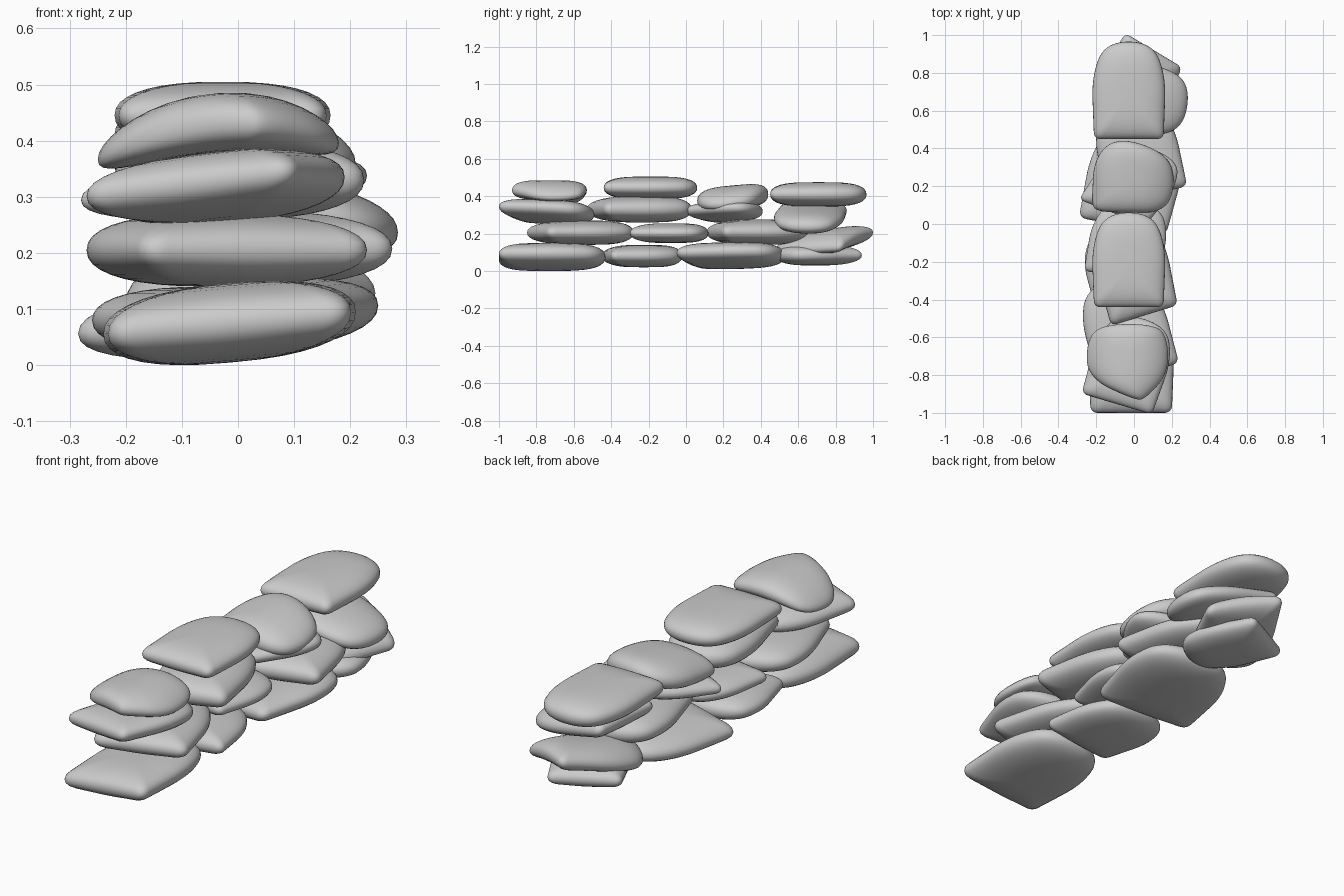
import bpy, bmesh, math
from mathutils import Vector, Matrix

cube = bpy.data.objects.get("Cube")
if cube:
    bpy.data.objects.remove(cube, do_unlink=True)

grey = bpy.data.materials.new("stone grey")
grey.use_nodes = True
grey.diffuse_color = (0.6, 0.6, 0.6, 1)
grey.node_tree.nodes["Principled BSDF"].inputs["Base Color"].default_value = grey.diffuse_color

# Plan outlines: a bag with one flat end, a wedge and a plump pillow
BAG = [(-1, -.7), (-.98, -1), (-.6, -1), (.6, -1), (.98, -1), (1, -.7),
       (1.05, .3), (.65, 1), (-.65, 1), (-1.05, .3)]
WEDGE = [(.2, -1), (.45, -.95), (1, -.3), (1, .6), (.7, 1), (-.6, 1), (-1, .6), (-1, -.4)]
PILLOW = [(-.9, -.65), (-.85, -.95), (-.3, -1), (.75, -1), (1, -.2), (.8, .6),
          (-.3, 1.05), (-.85, .5)]
RINGS = 9


def rounded(points):
    """Cut the corners of a closed outline until it is smooth."""
    pts = [Vector(p) for p in points]
    for _ in range(3):
        pts = [a.lerp(b, t) for a, b in zip(pts, pts[1:] + pts[:1]) for t in (.25, .75)]
    return pts


def stone(name, outline, xs, ys, zs, yaw=0, roll=0, pitch=0, bend=0):
    """Cushion-shaped stone, turned, sloped and then fitted to a box."""
    turn = Matrix.Rotation(math.radians(yaw), 2)
    rim = rounded(outline)
    bm = bmesh.new()

    def add(p, height):
        p = turn @ Vector((p.x * .22, p.y * .27))
        slope = roll * p.x + pitch * p.y - bend * p.x ** 2
        return bm.verts.new((p.x, p.y, height * .065 + slope))

    # Rings run from top centre over the rim to bottom centre,
    # fading from the outline to an ellipse, blunter along the length
    loops = []
    for i in range(1, 2 * RINGS):
        a = math.pi * i / (2 * RINGS)
        s, c = math.sin(a), math.cos(a)
        ring = []
        for p in rim:
            q = p.lerp(p.normalized(), .7 * (1 - s))
            ring.append(add(Vector((q.x * s ** .8, q.y * s ** .55)), math.copysign(abs(c) ** .88, c)))
        loops.append(ring)
    ends = [add(Vector((0, 0)), side) for side in (1, -1)]
    n = len(rim)
    for j in range(n):
        k = (j + 1) % n
        bm.faces.new((ends[0], loops[0][j], loops[0][k]))
        bm.faces.new((ends[1], loops[-1][k], loops[-1][j]))
        for up, low in zip(loops, loops[1:]):
            bm.faces.new((up[j], low[j], low[k], up[k]))
    for axis, (lo, hi) in enumerate((xs, ys, zs)):
        values = [v.co[axis] for v in bm.verts]
        small, span = min(values), max(values) - min(values)
        for v in bm.verts:
            v.co[axis] = lo + (v.co[axis] - small) / span * (hi - lo)
    bmesh.ops.recalc_face_normals(bm, faces=bm.faces)
    for f in bm.faces:
        f.smooth = True
    mesh = bpy.data.meshes.new(name)
    bm.to_mesh(mesh)
    bm.free()
    mesh.materials.append(grey)
    bpy.context.collection.objects.link(bpy.data.objects.new(name, mesh))


# Bottom course, front to back
stone("bottom_stone_front", BAG, (-.24, .21), (-1, -.43), (0, .15), roll=.08)
stone("bottom_stone_mid_front", BAG, (-.26, .19), (-.45, -.02), (.02, .14), yaw=10)
stone("bottom_stone_mid_back", BAG, (-.285, .25), (-.05, .53), (.01, .155), yaw=-12, roll=.1)
stone("bottom_stone_back", BAG, (-.21, .2), (.48, .94), (.03, .14), yaw=207)

# Second course
stone("second_stone_front", BAG, (-.27, .23), (-.85, -.28), (.14, .27), yaw=17)
stone("second_stone_mid_front", BAG, (-.26, .17), (-.3, .12), (.15, .255), yaw=-10)
stone("second_stone_mid_back", BAG, (-.2, .275), (.11, .65), (.14, .275), yaw=14)
stone("second_stone_back", BAG, (-.2, .245), (.48, 1), (.07, .24), yaw=151, pitch=.17, bend=.5)

# Third course
stone("third_stone_front", BAG, (-.27, .19), (-1, -.49), (.25, .385), yaw=-17, roll=.1, pitch=-.06)
stone("third_stone_mid_front", BAG, (-.2, .225), (-.53, .03), (.26, .4), yaw=15)
stone("third_stone_mid_back", BAG, (-.28, .23), (0, .41), (.26, .375), yaw=-28, roll=.1)
stone("third_stone_back", BAG, (-.19, .285), (.47, .86), (.2, .37), yaw=-97, roll=-.2)

# Top course
stone("top_stone_front", WEDGE, (-.25, .18), (-.93, -.53), (.35, .485), roll=.08, bend=1.3)
stone("top_stone_mid_front", BAG, (-.22, .165), (-.44, .06), (.385, .505))
stone("top_stone_mid_back", PILLOW, (-.22, .21), (.06, .44), (.32, .465), pitch=.07, bend=.8)
stone("top_stone_back", BAG, (-.22, .165), (.45, .965), (.345, .475))
